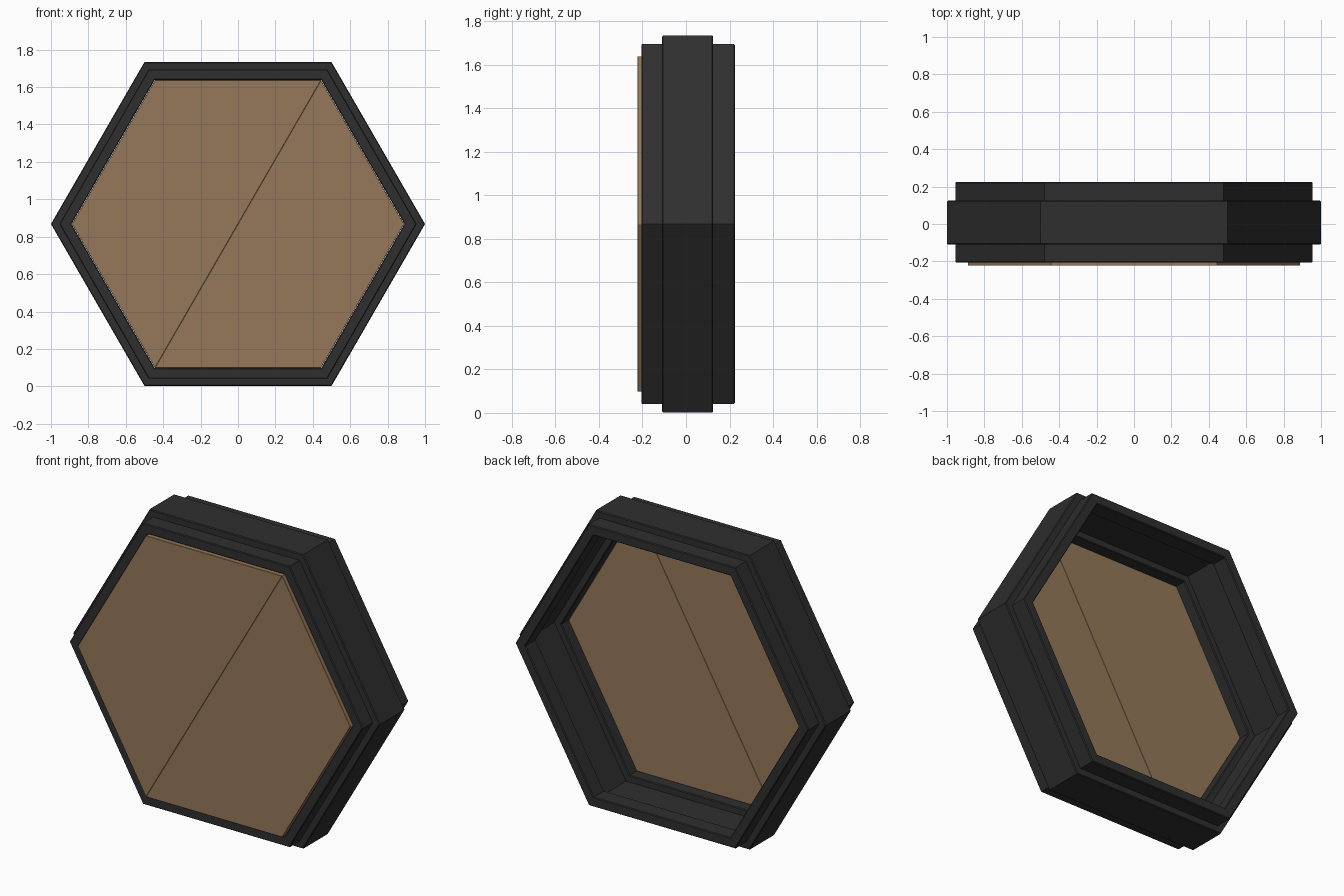
import bpy, bmesh
from math import sin, cos, pi
from mathutils import Vector

if "Cube" in bpy.data.objects:
    bpy.data.objects.remove(bpy.data.objects["Cube"])

CZ = 0.868  # centre height of the hexagon


def material(name, color):
    m = bpy.data.materials.new(name)
    m.diffuse_color = color
    m.use_nodes = True
    m.node_tree.nodes["Principled BSDF"].inputs["Base Color"].default_value = m.diffuse_color
    return m


def finish(bm, name, mat):
    bmesh.ops.recalc_face_normals(bm, faces=bm.faces)
    me = bpy.data.meshes.new(name)
    bm.to_mesh(me)
    bm.free()
    ob = bpy.data.objects.new(name, me)
    bpy.context.collection.objects.link(ob)
    me.materials.append(mat)
    return ob


def corner(i, r):
    a = i * pi / 3
    return r * cos(a), CZ + r * sin(a)


def chamfer(profile, c):
    """Cut the convex corners of a counter-clockwise (radius, y) profile."""
    pts = [Vector(p) for p in profile]
    out = []
    for i, p in enumerate(pts):
        a = (pts[i - 1] - p).normalized()
        b = (pts[(i + 1) % len(pts)] - p).normalized()
        convex = a.x * b.y - a.y * b.x < 0
        out += [p + a * c, p + b * c] if convex else [p]
    return out


def hex_ring(name, profile, mat):
    """Sweep a closed (radius, y) cross-section around a hexagon."""
    bm = bmesh.new()
    loops = []
    for i in range(6):
        loop = []
        for r, y in profile:
            x, z = corner(i, r)
            loop.append(bm.verts.new((x, y, z)))
        loops.append(loop)
    n = len(profile)
    for i in range(6):
        a, b = loops[i], loops[(i + 1) % 6]
        for j in range(n):
            k = (j + 1) % n
            bm.faces.new((a[j], a[k], b[k], b[j]))
    return finish(bm, name, mat)


def half_panel(name, first, mat):
    """Half of the hexagonal door, split along a corner-to-corner diagonal."""
    bm = bmesh.new()
    verts = []
    for i in range(first, first + 4):
        x, z = corner(i, 0.888)
        verts.append(bm.verts.new((x, -0.223, z)))
    face = bm.faces.new(verts)
    out = bmesh.ops.extrude_face_region(bm, geom=[face])
    moved = [g for g in out["geom"] if isinstance(g, bmesh.types.BMVert)]
    bmesh.ops.translate(bm, vec=(0, 0.047, 0), verts=moved)
    ob = finish(bm, name, mat)
    mod = ob.modifiers.new("edge_bevel", 'BEVEL')
    mod.width = 0.0015
    mod.segments = 1
    return ob


dark = material("dark_metal", (0.028, 0.028, 0.028, 1))
tan = material("tan_panel", (0.30, 0.19, 0.10, 1))

# Frame: raised middle band, narrower front and back rims, recessed inside
section = [
    (0.955, -0.205), (0.955, -0.11), (1.0, -0.11), (1.0, 0.125),
    (0.955, 0.125), (0.955, 0.225), (0.89, 0.225), (0.89, 0.125),
    (0.935, 0.125), (0.935, -0.11), (0.89, -0.11), (0.89, -0.205)]
hex_ring("hexagonal_frame", chamfer(section, 0.005), dark)

# Two door leaves meeting on the diagonal
half_panel("upper_left_door", 1, tan)
half_panel("lower_right_door", 4, tan)
